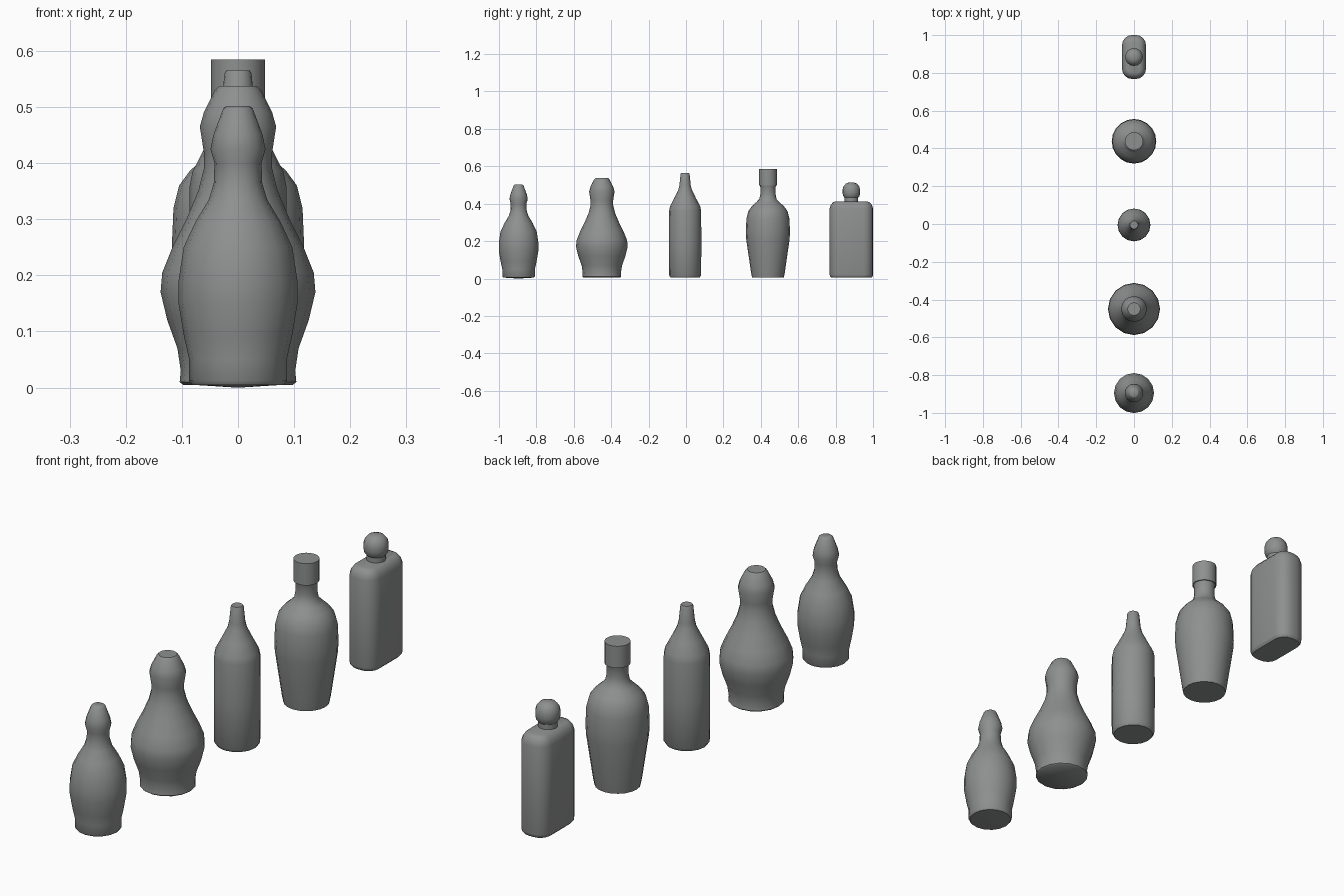
import bpy, math

glass = bpy.data.materials.new("grey glass")
glass.diffuse_color = (0.27, 0.28, 0.275, 1)


def loft(name, rings):
    """Skin a stack of equal-length point rings and cap both ends."""
    n = len(rings[0])
    verts = [p for ring in rings for p in ring]
    faces = [list(range(n))[::-1]]
    for k in range(len(rings) - 1):
        for i in range(n):
            j = (i + 1) % n
            faces.append([k * n + i, k * n + j, (k + 1) * n + j, (k + 1) * n + i])
    faces.append([(len(rings) - 1) * n + i for i in range(n)])
    mesh = bpy.data.meshes.new(name)
    mesh.from_pydata(verts, [], faces)
    mesh.materials.append(glass)
    obj = bpy.data.objects.new(name, mesh)
    bpy.context.collection.objects.link(obj)
    bpy.ops.object.select_all(action='DESELECT')
    obj.select_set(True)
    bpy.context.view_layer.objects.active = obj
    bpy.ops.object.shade_smooth_by_angle(angle=math.radians(45))
    return obj


def lathe(name, y, profile, sides=16):
    """Turn a (radius, height) profile around a vertical axis at y."""
    turn = [2 * math.pi * i / sides for i in range(sides)]
    return loft(name, [[(r * math.cos(a), y + r * math.sin(a), z) for a in turn]
                       for r, z in profile])


def rounded_ring(y, hx, hy, rad, z, steps=4):
    """Rounded rectangle outline, counter-clockwise."""
    pts = []
    for q, (sx, sy) in enumerate(((1, 1), (-1, 1), (-1, -1), (1, -1))):
        for s in range(steps + 1):
            a = math.pi / 2 * (q + s / steps)
            pts.append((sx * (hx - rad) + rad * math.cos(a),
                        y + sy * (hy - rad) + rad * math.sin(a), z))
    return pts


# Small pear-shaped bottle
lathe("small_bottle", -0.895, [
    (0.004, 0.0), (0.082, 0.005), (0.087, 0.012), (0.087, 0.05), (0.096, 0.09),
    (0.106, 0.15), (0.106, 0.19), (0.097, 0.25), (0.076, 0.295), (0.052, 0.335),
    (0.043, 0.365), (0.042, 0.40), (0.049, 0.425), (0.044, 0.45), (0.026, 0.498),
    (0.020, 0.502)])

# Wide bulbous bottle
lathe("wide_bottle", -0.45, [
    (0.098, 0.005), (0.104, 0.01), (0.102, 0.03), (0.108, 0.07), (0.126, 0.12),
    (0.138, 0.17), (0.135, 0.205), (0.117, 0.25), (0.092, 0.30), (0.071, 0.35),
    (0.061, 0.39), (0.061, 0.42), (0.068, 0.465), (0.061, 0.49), (0.041, 0.53),
    (0.034, 0.537)])

# Slim straight bottle
lathe("slim_bottle", -0.005, [
    (0.078, 0.005), (0.086, 0.018), (0.087, 0.20), (0.086, 0.36), (0.081, 0.385),
    (0.058, 0.43), (0.036, 0.475), (0.030, 0.50), (0.024, 0.56), (0.021, 0.565)])

# Broad-shouldered bottle with a cylindrical cap
lathe("shouldered_bottle", 0.438, [
    (0.085, 0.005), (0.090, 0.03), (0.103, 0.12), (0.116, 0.21), (0.118, 0.25),
    (0.115, 0.32), (0.105, 0.36), (0.086, 0.386), (0.062, 0.408), (0.046, 0.425),
    (0.041, 0.45), (0.041, 0.49), (0.046, 0.502)], 20)
lathe("bottle_cap", 0.438, [(0.048, 0.497), (0.048, 0.585)], 20)

# Flat flask with rounded corners and shoulders
Y = 0.884
body = [(0.008, 0.005), (0.002, 0.012), (0.0, 0.02), (0.0, 0.375), (0.006, 0.393),
        (0.017, 0.407), (0.03, 0.412)]
loft("flask_body", [rounded_ring(Y, 0.063 - d, 0.116 - d, 0.052 - d, z)
                    for d, z in body])
lathe("flask_neck", Y, [(0.036, 0.40), (0.036, 0.45)])

# Ball stopper
lathe("flask_stopper", Y, [
    (0.036, 0.432), (0.044, 0.442), (0.047, 0.458), (0.047, 0.475), (0.042, 0.493),
    (0.030, 0.507), (0.014, 0.513)])
